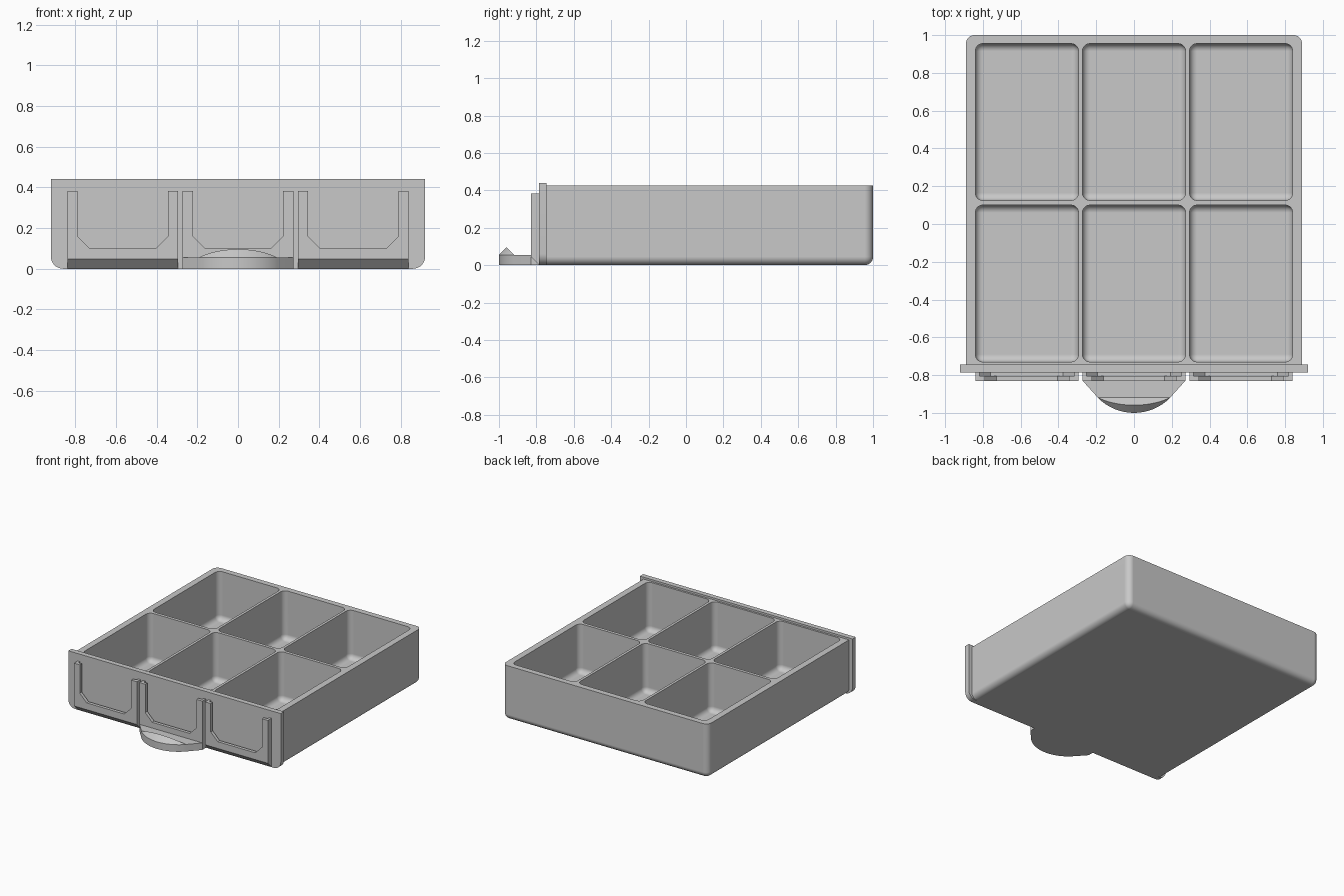
import bpy, bmesh, math

old = bpy.data.objects.get("Cube")
if old:
    bpy.data.objects.remove(old, do_unlink=True)

grey = bpy.data.materials.new("plain_grey")
grey.use_nodes = True
colour = (0.58, 0.58, 0.58, 1)
grey.diffuse_color = colour
grey.node_tree.nodes["Principled BSDF"].inputs["Base Color"].default_value = colour


def finish(name, bm):
    bmesh.ops.recalc_face_normals(bm, faces=bm.faces)
    mesh = bpy.data.meshes.new(name)
    bm.to_mesh(mesh)
    bm.free()
    mesh.materials.append(grey)
    ob = bpy.data.objects.new(name, mesh)
    bpy.context.collection.objects.link(ob)
    return ob


def activate(ob):
    bpy.ops.object.select_all(action='DESELECT')
    ob.select_set(True)
    bpy.context.view_layer.objects.active = ob


def smooth(ob):
    activate(ob)
    bpy.ops.object.shade_smooth_by_angle(angle=math.radians(30))


def rounded_box(x0, x1, y0, y1, z0, z1, radius, keep_sharp):
    """Box with every edge rounded, except those whose ends pass keep_sharp."""
    bm = bmesh.new()
    bmesh.ops.create_cube(bm, size=1)
    for v in bm.verts:
        v.co = (x1 if v.co.x > 0 else x0, y1 if v.co.y > 0 else y0,
                z1 if v.co.z > 0 else z0)
    edges = [e for e in bm.edges if not keep_sharp([v.co for v in e.verts])]
    bmesh.ops.bevel(bm, geom=edges, offset=radius, segments=7, profile=0.5,
                    affect='EDGES', clamp_overlap=True)
    return bm


def prism(points, lo, hi, upright=True):
    """Extrude an outline along y (upright) or along z."""
    bm = bmesh.new()
    rings = [[bm.verts.new((a, d, b) if upright else (a, b, d)) for a, b in points]
             for d in (lo, hi)]
    for ring in rings:
        bm.faces.new(ring)
    n = len(points)
    for i in range(n):
        j = (i + 1) % n
        bm.faces.new((rings[0][i], rings[0][j], rings[1][j], rings[1][i]))
    return bm


# Tray body, sharp at the rim and at the front
FRONT = -0.75
tray = finish("tray_body", rounded_box(
    -0.89, 0.89, FRONT, 1.0, 0, 0.425, 0.045,
    lambda c: all(p.z > 0.4 for p in c) or all(p.y < 0 for p in c)))

# Six compartments hollowed out of the body
for cx in (-0.567, 0, 0.567):
    for y0, y1 in ((-0.73, 0.1), (0.125, 0.955)):
        cutter = finish("compartment_cutter", rounded_box(
            cx - 0.273, cx + 0.273, y0, y1, 0.045, 0.6, 0.04,
            lambda c: all(p.z > 0.5 for p in c)))
        cutter.hide_render = True
        mod = tray.modifiers.new("hollow", 'BOOLEAN')
        mod.operation = 'DIFFERENCE'
        mod.solver = 'EXACT'
        mod.object = cutter
        activate(tray)
        bpy.ops.object.modifier_apply(modifier=mod.name)
        bpy.data.objects.remove(cutter, do_unlink=True)
smooth(tray)
weighted = tray.modifiers.new("even_shading", 'WEIGHTED_NORMAL')
weighted.keep_sharp = True

# Front panel with rounded lower corners
W, H, R = 0.92, 0.44, 0.06
arc = [math.radians(90 * i / 8) for i in range(9)]
right_half = [(W - R + R * math.sin(a), R - R * math.cos(a)) for a in arc] + [(W, H)]
left_half = [(-x, z) for x, z in reversed(right_half)]
panel = finish("front_panel", prism(right_half + left_half, -0.785, -0.745))
smooth(panel)


# Label holders: a narrow front lip over a wider slot, bevelled underneath
def holder_layer(name, cx, border, sill, y0, y1):
    half, top, cut = 0.272, 0.382, 0.06
    inner = half - border
    side = [(half, 0), (half, top), (inner, top), (inner, sill + cut), (inner - cut, sill)]
    outline = side + [(-x, z) for x, z in reversed(side)]
    bm = prism([(cx + x, z) for x, z in outline], y0, y1)
    for v in bm.verts:
        if v.co.z < 0.001:
            v.co.z = max(0, -0.783 - v.co.y)
    finish(name, bm)


for label, cx in (("right", -0.567), ("middle", 0), ("left", 0.567)):
    holder_layer(label + "_label_lip", cx, 0.05, 0.1, -0.83, -0.805)
    holder_layer(label + "_label_slot", cx, 0.02, 0.08, -0.805, -0.783)

# Pull handle: flat tab with a curved front
CHORD, HALF, THICK, RAD = -0.918, 0.19, 0.055, 0.268
CY = -1 + RAD
steps = 24
xs = [HALF * math.sin(math.pi * (i / steps - 0.5)) for i in range(steps + 1)]
front = [(x, CY - math.sqrt(RAD ** 2 - x ** 2)) for x in xs]
tab = [(0.272, -0.83), (0.272, -0.78), (-0.272, -0.78), (-0.272, -0.83)]
handle = finish("handle_tab", prism(front + tab, 0, THICK, upright=False))
smooth(handle)

# Raised grip ridge along the handle front
bm = bmesh.new()
rows = []
for x, y in front:
    middle = (y + CHORD) / 2
    rows.append([bm.verts.new(p) for p in (
        (x, y, THICK), (x, middle, THICK + max(0, CHORD - middle)), (x, CHORD, THICK))])
for a, b in zip(rows, rows[1:]):
    for i in range(3):
        j = (i + 1) % 3
        bm.faces.new((a[i], b[i], b[j], a[j]))
bmesh.ops.remove_doubles(bm, verts=bm.verts, dist=0.0005)
ridge = finish("handle_grip_ridge", bm)
smooth(ridge)
